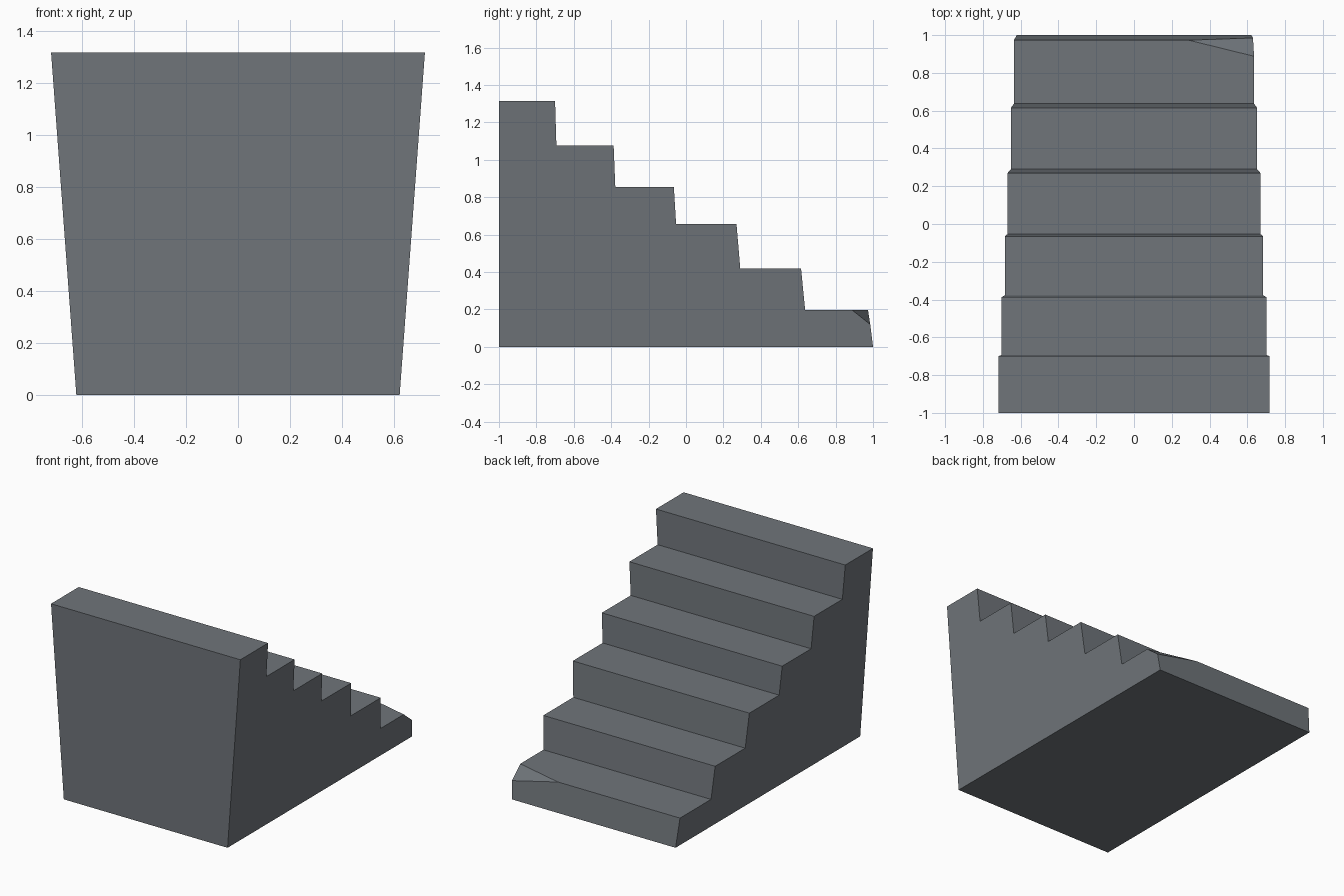
import bpy
import bmesh

if "Cube" in bpy.data.objects:
    bpy.data.objects.remove(bpy.data.objects["Cube"])

# One flat stone colour
stone = bpy.data.materials.new("slate_grey")
stone.diffuse_color = (0.16, 0.177, 0.195, 1)
stone.use_nodes = True
stone.node_tree.nodes["Principled BSDF"].inputs["Base Color"].default_value = stone.diffuse_color

HEIGHT = 1.315


def half_width(z):
    # sides flare outwards towards the top
    return 0.621 + 0.097 * z / HEIGHT


# Side outline: bottom, then (front y, back y, z) of each tread
treads = [(0.973, 0.637, 0.197), (0.615, 0.29, 0.42), (0.27, -0.053, 0.657),
          (-0.065, -0.378, 0.855), (-0.387, -0.693, 1.078), (-0.7, -1.0, HEIGHT)]
profile = [(-1.0, 0.0), (1.0, 0.0)]
for y_front, y_back, z in treads:
    profile += [(y_front, z), (y_back, z)]

bm = bmesh.new()
left = [bm.verts.new((-half_width(z), y, z)) for y, z in profile]
right = [bm.verts.new((half_width(z), y, z)) for y, z in profile]

# Chipped corner of the lowest step: one corner becomes three points
z_step = treads[0][2]
bm.verts.remove(right[2])
chip_low = bm.verts.new((half_width(0.12), 0.985, 0.12))
chip_side = bm.verts.new((half_width(z_step), 0.888, z_step))
chip_front = bm.verts.new((0.29, treads[0][0], z_step))

# Side walls
bm.faces.new(left)
bm.faces.new(right[:2] + [chip_low, chip_side] + right[3:])

# Bottom, risers, treads and tall end wall
for i in range(len(profile)):
    j = (i + 1) % len(profile)
    if i == 1:      # lowest riser
        bm.faces.new([left[1], right[1], chip_low, chip_front, left[2]])
    elif i == 2:    # lowest tread
        bm.faces.new([left[2], chip_front, chip_side, right[3], left[3]])
    else:
        bm.faces.new([left[i], right[i], right[j], left[j]])
bm.faces.new([chip_low, chip_side, chip_front])

bmesh.ops.recalc_face_normals(bm, faces=bm.faces[:])
mesh = bpy.data.meshes.new("stone_stairs")
bm.to_mesh(mesh)
bm.free()
mesh.materials.append(stone)
stairs = bpy.data.objects.new("stone_stairs", mesh)
bpy.context.collection.objects.link(stairs)
